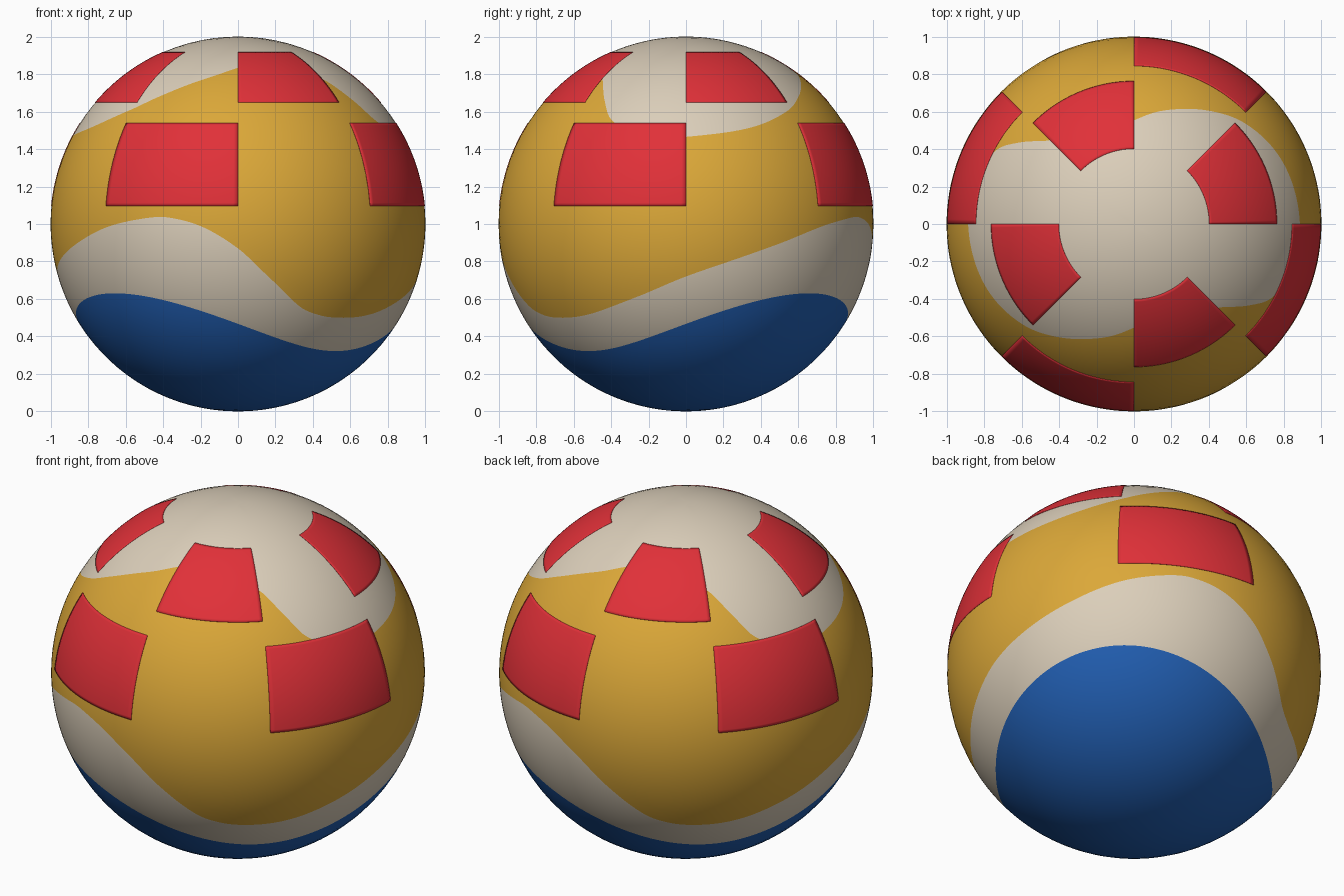
import bpy, bmesh, math
from math import sin, cos, asin, radians, degrees, pi

if "Cube" in bpy.data.objects:
    bpy.data.objects.remove(bpy.data.objects["Cube"])


def material(name, rgb):
    m = bpy.data.materials.new(name)
    m.diffuse_color = (*rgb, 1)
    m.use_nodes = True
    m.node_tree.nodes["Principled BSDF"].inputs["Base Color"].default_value = m.diffuse_color
    return m


BLUE = material("blue", (0.016, 0.117, 0.46))
CREAM = material("cream", (0.71, 0.62, 0.49))
YELLOW = material("yellow", (0.71, 0.39, 0.04))
RED = material("red", (0.75, 0.03, 0.04))

# Wavy band edges: (azimuth in degrees, height), repeating every half turn
MIDDLE_EDGE = [(0, .72), (17, .82), (30, .895), (46, .985), (60, 1.03), (68, 1.035),
               (79, .985), (90, .87), (98, .745), (111, .565), (120, .513),
               (129, .50), (139, .507), (149, .537), (165, .62)]
TOP_EDGE = [(0, 1.465), (23, 1.512), (43, 1.605), (55, 1.68), (67, 1.745), (78, 1.79),
            (90, 1.833), (101, 1.85), (113, 1.85), (125, 1.825), (133, 1.785),
            (138, 1.75), (145, 1.655), (151, 1.56), (161, 1.485), (170, 1.463)]


def wave(points, az):
    """Smooth periodic curve through the points; returns latitude in radians."""
    az %= 180
    n = len(points)

    def pt(i):
        k, j = divmod(i, n)
        return points[j][0] + 180 * k, points[j][1]

    i = max(k for k in range(n) if points[k][0] <= az)
    (x0, y0), (x1, y1), (x2, y2), (x3, y3) = [pt(i + k) for k in (-1, 0, 1, 2)]
    h = x2 - x1
    t = (az - x1) / h
    m1, m2 = (y2 - y0) / (x2 - x0) * h, (y3 - y1) / (x3 - x1) * h
    z = ((2*t**3 - 3*t*t + 1) * y1 + (t**3 - 2*t*t + t) * m1
         + (3*t*t - 2*t**3) * y2 + (t**3 - t*t) * m2)
    return asin(z - 1)


def on_ball(lat, az, r=1.0):
    return (r * cos(lat) * cos(az), r * cos(lat) * sin(az), 1 + r * sin(lat))


def finish(bm, name, mats):
    me = bpy.data.meshes.new(name)
    bm.to_mesh(me)
    bm.free()
    for m in mats:
        me.materials.append(m)
    for p in me.polygons:
        p.use_smooth = True
    ob = bpy.data.objects.new(name, me)
    bpy.context.collection.objects.link(ob)
    return ob


# Ball: rows of faces follow the wavy band edges
COLS, ROWS = 240, 16
bm = bmesh.new()
south = bm.verts.new(on_ball(-pi / 2, 0))
north = bm.verts.new(on_ball(pi / 2, 0))
columns = []
for c in range(COLS):
    deg = 360 * c / COLS
    az = radians(deg)
    low = radians(-32.2 + 10.5 * sin(2 * az))
    edges = [-pi / 2, low, wave(MIDDLE_EDGE, deg), wave(TOP_EDGE, deg), pi / 2]
    lats = [a + (b - a) * k / ROWS for a, b in zip(edges, edges[1:]) for k in range(ROWS)]
    columns.append([bm.verts.new(on_ball(lat, az)) for lat in lats[1:]])
for c in range(COLS):
    a, b = columns[c], columns[(c + 1) % COLS]
    bm.faces.new((south, b[0], a[0])).material_index = 0
    bm.faces.new((a[-1], b[-1], north)).material_index = 1
    for k in range(len(a) - 1):
        band = (k + 1) // ROWS
        bm.faces.new((a[k], b[k], b[k + 1], a[k + 1])).material_index = (0, 1, 2, 1)[band]
finish(bm, "ball", [BLUE, CREAM, YELLOW])


# Red patches: thin curved plates in two staggered rows of four
def patch(name, z0, z1, start):
    n = 30
    lat0, lat1 = asin(z0 - 1), asin(z1 - 1)
    bm = bmesh.new()
    grid = [[bm.verts.new(on_ball(lat0 + (lat1 - lat0) * i / n,
                                  radians(start + 45 * j / n), 1.002))
             for j in range(n + 1)] for i in range(n + 1)]
    for i in range(n):
        for j in range(n):
            bm.faces.new((grid[i][j], grid[i][j + 1], grid[i + 1][j + 1], grid[i + 1][j]))
    ob = finish(bm, name, [RED])
    mod = ob.modifiers.new("thickness", 'SOLIDIFY')
    mod.thickness = 0.004
    mod.offset = -1


for q in range(4):
    patch(f"upper_patch_{q + 1}", 1.648, 1.916, 90 * q)
    patch(f"lower_patch_{q + 1}", 1.097, 1.538, 90 * q + 45)
